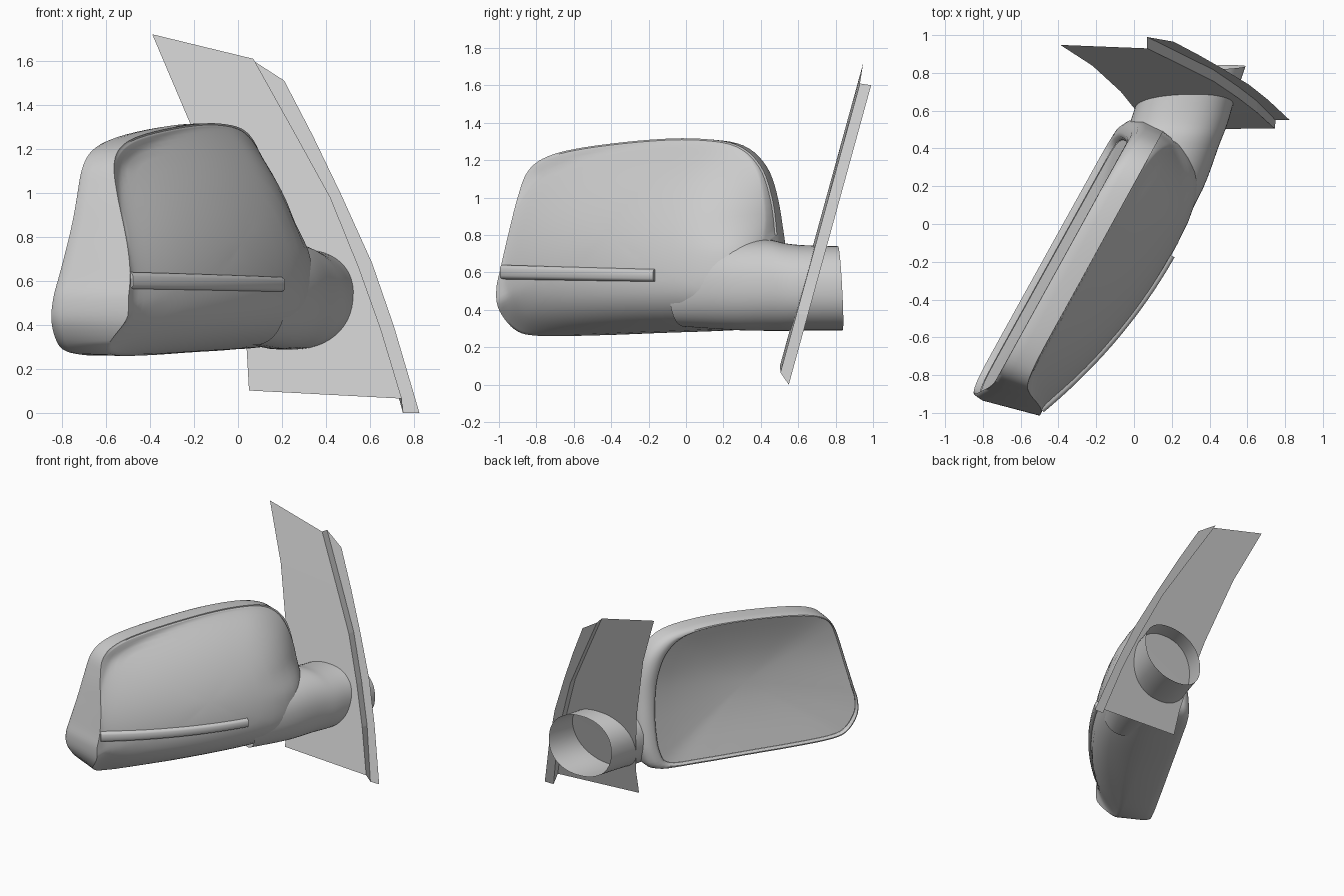
import bpy, bmesh, math
from mathutils import Vector

cube = bpy.data.objects.get("Cube")
if cube:
    bpy.data.objects.remove(cube)

grey = bpy.data.materials.new("plain_grey")
grey.use_nodes = True
grey.diffuse_color = (0.6, 0.6, 0.6, 1)
grey.node_tree.nodes["Principled BSDF"].inputs["Base Color"].default_value = (0.6, 0.6, 0.6, 1)


def loft(name, rings, closed=True, tip=None, caps=False, smooth=40):
    """Skin a list of rings; optionally close on a tip point or cap both ends."""
    bm = bmesh.new()
    rows = [[bm.verts.new(p) for p in ring] for ring in rings]
    n = len(rows[0])
    for a, b in zip(rows, rows[1:]):
        for i in range(n if closed else n - 1):
            j = (i + 1) % n
            bm.faces.new((a[i], a[j], b[j], b[i]))
    if tip is not None:
        top = bm.verts.new(tip)
        for i in range(n):
            bm.faces.new((rows[-1][i], rows[-1][(i + 1) % n], top))
    if caps:
        bm.faces.new(rows[0])
        bm.faces.new(rows[-1])
    bmesh.ops.recalc_face_normals(bm, faces=bm.faces)
    me = bpy.data.meshes.new(name)
    bm.to_mesh(me)
    bm.free()
    me.materials.append(grey)
    if smooth:
        me.shade_smooth()
        me.set_sharp_from_angle(angle=math.radians(smooth))
    ob = bpy.data.objects.new(name, me)
    bpy.context.collection.objects.link(ob)
    return ob


def spline(pts, steps, closed=True):
    """Catmull-Rom curve through the points."""
    n, out = len(pts), []
    get = (lambda i: Vector(pts[i % n])) if closed else (lambda i: Vector(pts[max(0, min(n - 1, i))]))
    for i in range(n if closed else n - 1):
        a, b, c, d = (get(i + k) for k in (-1, 0, 1, 2))
        for s in range(steps):
            t = s / steps
            out.append(0.5 * (2 * b + (c - a) * t + (2 * a - 5 * b + 4 * c - d) * t * t
                              + (3 * b - a - 3 * c + d) * t ** 3))
    if not closed:
        out.append(Vector(pts[-1]))
    return out


def place(u, d, z):
    """Housing space: u along the housing, d depth behind the opening."""
    return Vector((-0.83 + 0.483 * u + 0.876 * d, -0.88 + 0.876 * u - 0.483 * d, z))


def ramp(v, lo, hi):
    t = max(0, min(1, (v - lo) / (hi - lo)))
    return t * t * (3 - 2 * t)


def crown(u):
    return 0.555 - 0.18 * (u - 1.15) ** 2


def shoulder(u, z):
    """Depth of the seam between side wall and cover, deepest at the outer end."""
    return 0.2 + 0.155 * (1 - ramp(z, .55, 1.3)) * ramp(z, .24, .46) * (1 - ramp(u, .12, .5))


def cover_depth(u, z):
    drop = 0.34 * ((z - 0.55) / 0.75) ** 2 if z > 0.55 else 1.6 * (0.55 - z) ** 2
    drop += 0.6 * max(0, u - 1.25) ** 2 * ramp(z, 0.7, 0.9)
    return max(0.215, crown(u) - drop)


def rim_depth(z):
    return -0.03 + 0.09 * ramp(z, 0.2, 1.0)


def lip(u, z):
    return 0.015 + 0.905 * u, 0.755 + 0.94 * (z - 0.755)


# Housing: shell from the lip of the opening round to the cover
outline = spline([(-.01, .62), (.035, .8), (.09, 1.0), (.15, 1.14), (.27, 1.22), (.5, 1.27),
                  (.9, 1.31), (1.2, 1.315), (1.43, 1.28), (1.57, 1.17), (1.64, 1.0),
                  (1.67, .8), (1.68, .6), (1.66, .42), (1.58, .31), (1.3, .288),
                  (.9, .275), (.5, .262), (.2, .262), (.07, .295), (-.02, .4), (-.035, .51)], 5)
CU, CZ = 0.85, 0.78

rings = []
for mix, lift in ((1, .035), (.95, .01), (.8, 0), (.5, .002), (.25, .02), (.08, .055)):
    ring = []
    for u, z in outline:
        iu, iz = lip(u, z)
        ring.append(place(u + (iu - u) * mix, rim_depth(z) + lift, z + (iz - z) * mix))
    rings.append(ring)
seam = [(u + 0.5 * (shoulder(u, z) - 0.2), z, shoulder(u, z)) for u, z in outline]
for s in (1, .985, .978, .968, .952, .93, .9, .86, .8, .7, .58, .45, .3, .15):
    ring = []
    for u, z, d in seam:
        pu, pz = CU + (u - CU) * s, CZ + (z - CZ) * s
        # the second ring is a small ledge along the upper seam
        swell = 0 if s == .985 and z > .8 else (1 - s ** 8) ** 0.5
        ring.append(place(pu, d + (max(d, cover_depth(pu, pz)) - d) * swell, pz))
    rings.append(ring)
loft("mirror_housing", rings, tip=place(CU, cover_depth(CU, CZ), CZ), smooth=50)

# Mirror glass: slightly dished panel filling the opening
GU, GZ = lip(CU, CZ)
glass = []
for s in (1, .85, .7, .5, .25):
    ring = []
    for u, z in outline:
        lu, lz = lip(u, z)
        pz = GZ + (lz - GZ) * s
        ring.append(place(GU + (lu - GU) * s, rim_depth(pz) + .035 + .06 * (1 - s * s), pz))
    glass.append(ring)
loft("mirror_glass", glass, tip=place(GU, rim_depth(GZ) + .095, GZ))

# Arm: open oval tube flush with the cover, running through the mounting plate
# each station: left x, left y, right x, right y, bottom z, top z
stations = [(-.075, .075, .215, -.09, .31, .74), (-.035, .34, .362, .18, .292, .77),
            (-.045, .46, .45, .415, .288, .775), (-.02, .54, .495, .53, .288, .755),
            (.01, .63, .53, .65, .29, .745), (.07, .815, .59, .835, .29, .74)]
tube = []
for k in spline([Vector(s) for s in stations], 4, closed=False):
    lx, ly, rx, ry, lo, hi = k
    ring = []
    for i in range(48):
        a = 2 * math.pi * i / 48
        c, s = (math.copysign(abs(f) ** 0.9, f) for f in (math.cos(a), math.sin(a)))
        ring.append(Vector(((lx + rx) / 2 + (rx - lx) / 2 * c,
                            (ly + ry) / 2 + (ry - ly) / 2 * c - 0.012 * s * ramp(ly, .7, .8),
                            (lo + hi) / 2 + (hi - lo) / 2 * s)))
    tube.append(ring)
loft("mirror_arm", tube)

# Signal strip: rounded bar following the crown of the cover
half_profile = [(0, .5), (-.006, .8), (-.018, 1), (-.05, 1)]
profile = half_profile + [(o, -h) for o, h in reversed(half_profile)]
bar = []
for i in range(25):
    t = i / 24
    u = 0.07 + 1.05 * t
    d, mid, half = crown(u) + 0.02, 0.602 - 0.018 * t, 0.038 - 0.005 * t
    bar.append([place(u, d + o, mid + h * half) for o, h in profile])
loft("signal_strip", bar, caps=True, smooth=50)


# Mounting plate: leaning sheet, stepped back into a narrow flange
def lean(x, z, back=0):
    return Vector((x, 0.487 + 0.275 * z + back, z - 0.15 * back))


left = [(-.39, 1.72), (-.22, 1.32), (-.07, .82), (.01, .46), (.04, .28), (.05, .1)]
inner = [(.07, 1.61), (.26, 1.27), (.42, .98), (.55, .66), (.65, .38), (.745, .065)]
outer = [(.21, 1.52), (.34, 1.27), (.47, 1.0), (.61, .69), (.71, .4), (.825, .009)]
fold = inner[:-1] + [(.75, .009)]
loft("mounting_plate", [[lean(*p, -0.012) for p in left], [lean(*p) for p in inner],
                        [lean(*p, 0.06) for p in fold], [lean(*p, 0.06) for p in outer]],
     closed=False, smooth=0)
